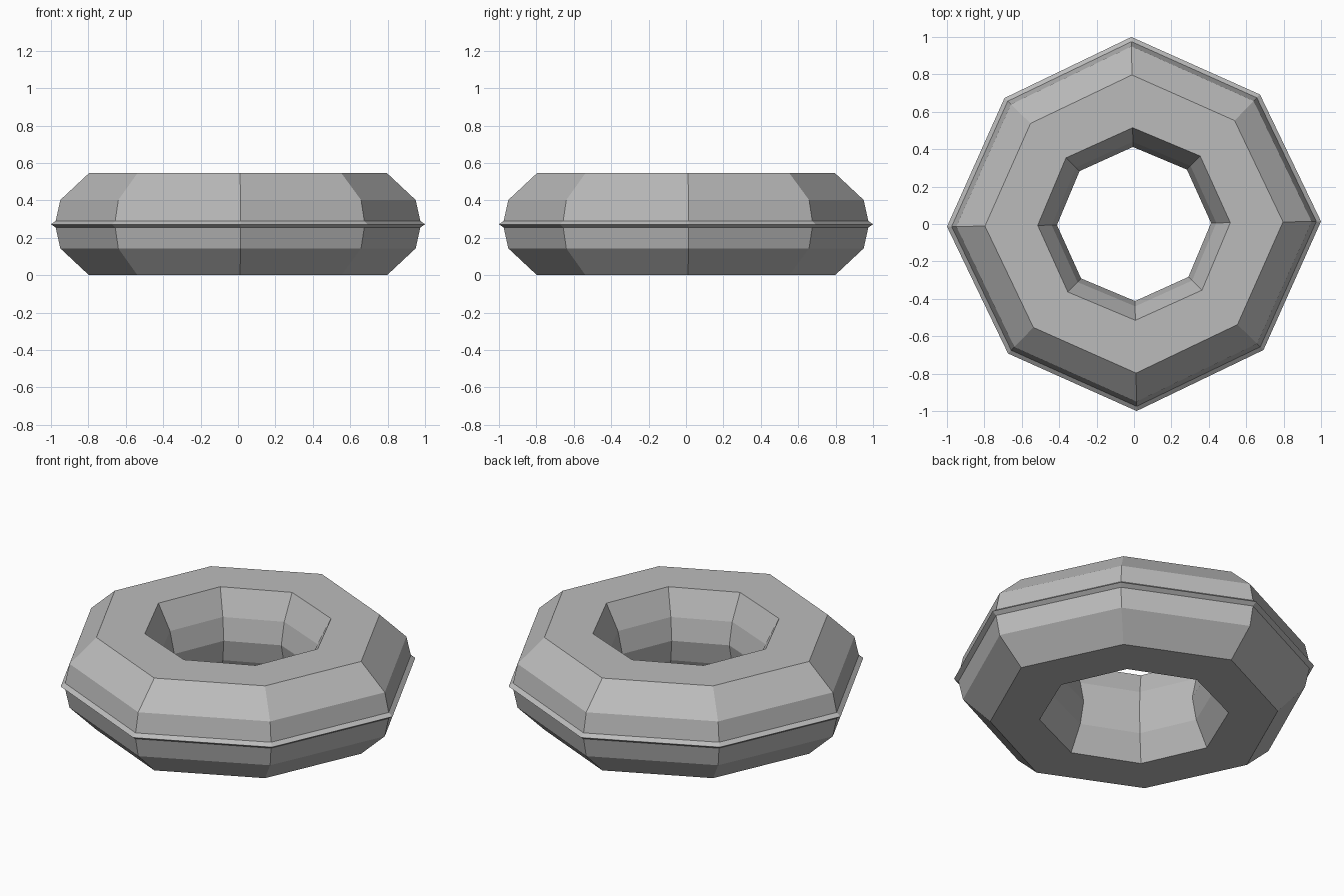
import bpy
import bmesh
from math import cos, sin, pi, radians

cube = bpy.data.objects.get("Cube")
if cube:
    bpy.data.objects.remove(cube, do_unlink=True)

SIDES = 8
HEIGHT = 0.545
TURN = radians(0.8)

# Upper half of the cross-section: radius, height, corner squeeze
outer = [(1.0, 0.272, 0.966), (0.975, 0.29, 0.966), (0.95, 0.402, 0.966), (0.797, HEIGHT, 0.968)]
inner = [(0.515, HEIGHT, 0.985), (0.44, 0.40, 0.985), (0.412, 0.272, 0.985)]
upper = outer + inner
lower = [(r, HEIGHT - z, s) for r, z, s in reversed(upper[1:-1])]
profile = upper + lower

# Rubber material
rubber = bpy.data.materials.new("grey_rubber")
grey = (0.5, 0.5, 0.5, 1)
rubber.use_nodes = True
rubber.diffuse_color = grey
rubber.node_tree.nodes["Principled BSDF"].inputs["Base Color"].default_value = grey

# Octagonal ring: one cross-section per corner, bridged around
bm = bmesh.new()
sections = []
for i in range(SIDES):
    a = 2 * pi * i / SIDES + TURN
    section = []
    for r, z, squeeze in profile:
        rr = r * (squeeze if i % 2 else 1)
        section.append(bm.verts.new((rr * cos(a), rr * sin(a), z)))
    sections.append(section)
n = len(profile)
for i in range(SIDES):
    here, there = sections[i], sections[(i + 1) % SIDES]
    for j in range(n):
        k = (j + 1) % n
        bm.faces.new((here[j], there[j], there[k], here[k]))
bmesh.ops.recalc_face_normals(bm, faces=bm.faces)

mesh = bpy.data.meshes.new("tire")
bm.to_mesh(mesh)
bm.free()
mesh.materials.append(rubber)
tire = bpy.data.objects.new("tire", mesh)
bpy.context.collection.objects.link(tire)
